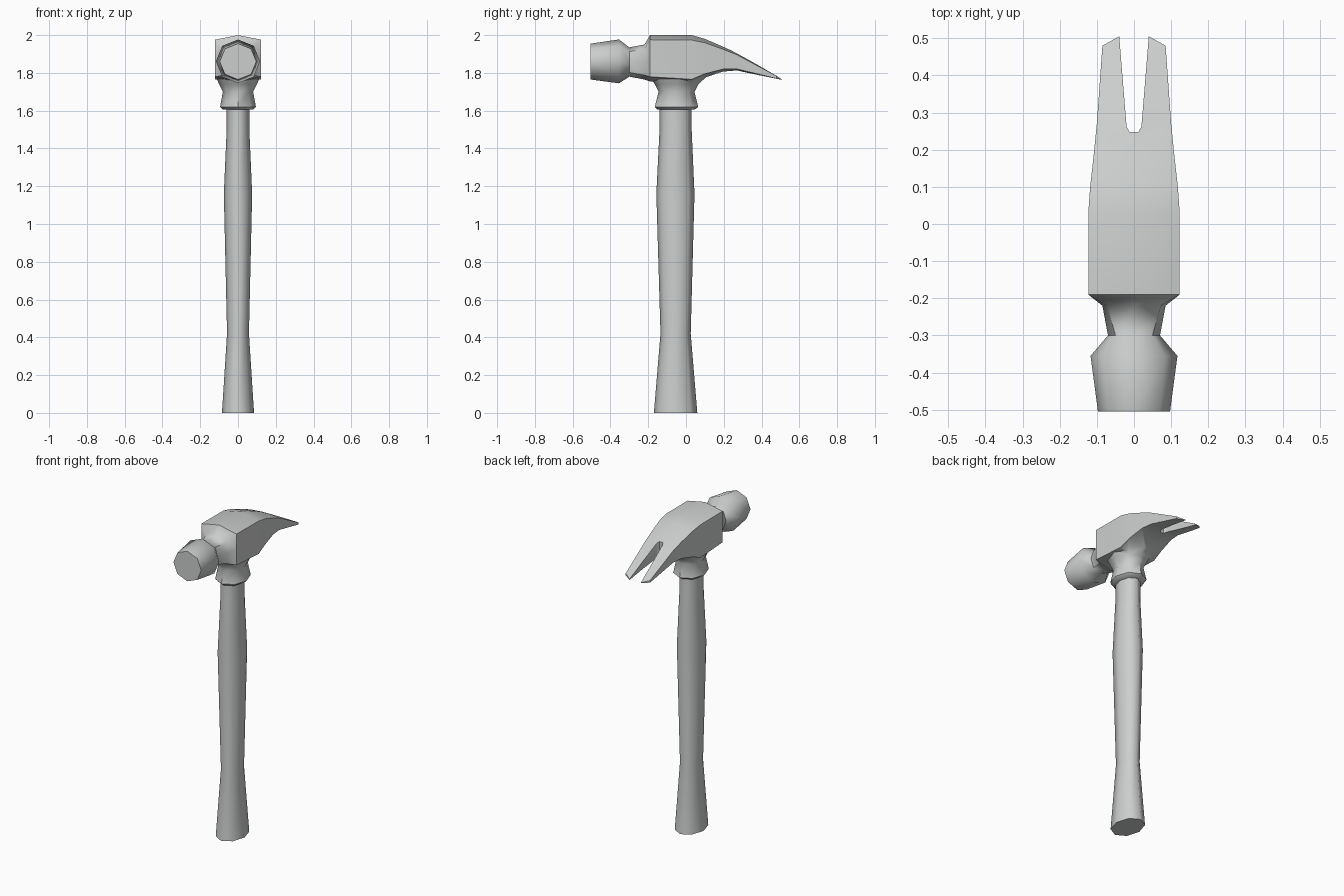
import bpy, bmesh, math

cube = bpy.data.objects.get("Cube")
if cube:
    bpy.data.objects.remove(cube, do_unlink=True)

steel = bpy.data.materials.new("pale_grey")
steel.use_nodes = True
GREY = (0.6, 0.62, 0.61, 1)
steel.diffuse_color = GREY
steel.node_tree.nodes["Principled BSDF"].inputs["Base Color"].default_value = GREY


def loft(name, rings):
    """Skin a list of equal-length point rings and cap both ends."""
    bm = bmesh.new()
    rows = [[bm.verts.new(p) for p in ring] for ring in rings]
    for a, b in zip(rows, rows[1:]):
        for i in range(len(a)):
            j = (i + 1) % len(a)
            bm.faces.new((a[i], a[j], b[j], b[i]))
    bm.faces.new(rows[0])
    bm.faces.new(rows[-1])
    bmesh.ops.recalc_face_normals(bm, faces=bm.faces)
    mesh = bpy.data.meshes.new(name)
    bm.to_mesh(mesh)
    bm.free()
    mesh.materials.append(steel)
    obj = bpy.data.objects.new(name, mesh)
    bpy.context.collection.objects.link(obj)
    return obj


def upright_ring(z, hx, y0, y1):
    """Level octagon with corners on the axes."""
    cy, hy = (y0 + y1) / 2, (y1 - y0) / 2
    angles = [i * math.pi / 4 for i in range(8)]
    return [(hx * math.cos(a), cy + hy * math.sin(a), z) for a in angles]


def head_ring(y, w, top, bottom, kx, kz):
    """Vertical eight-sided section; kx and kz set how boxy the shoulders are."""
    c, h = (top + bottom) / 2, (top - bottom) / 2
    unit = [(0, 1), (kx, kz), (1, 0), (kx, -kz), (0, -1), (-kx, -kz), (-1, 0), (-kx, kz)]
    return [(w * u, y, c + h * v) for u, v in unit]


def boolean(target, other, operation):
    mod = target.modifiers.new(operation.title(), 'BOOLEAN')
    mod.object, mod.operation, mod.solver = other, operation, 'EXACT'
    bpy.context.view_layer.objects.active = target
    bpy.ops.object.modifier_apply(modifier=mod.name)
    bpy.data.objects.remove(other, do_unlink=True)


def smooth(obj, degrees):
    bpy.ops.object.select_all(action='DESELECT')
    obj.select_set(True)
    bpy.context.view_layer.objects.active = obj
    bpy.ops.object.shade_smooth_by_angle(angle=math.radians(degrees))


# Handle: octagonal grip with a flared butt and a gentle swell
handle = loft("handle", [upright_ring(*r) for r in (
    (0, .085, -.17, .06),
    (.42, .058, -.135, .025),
    (1.16, .075, -.157, .045),
    (1.5, .06, -.14, .03),
    (1.64, .06, -.14, .03))])

# Head: striking face, waist, boxy cheek and tapering claw
ROUND, BOXY = (.71, .71), (1, .8)
head = loft("hammer_head", [head_ring(*r, *k) for *r, k in (
    (-.505, .097, 1.955, 1.765, ROUND),
    (-.355, .117, 1.977, 1.745, ROUND),
    (-.30, .07, 1.935, 1.78, ROUND),
    (-.22, .085, 1.95, 1.765, (.85, .75)),
    (-.19, .123, 2.0, 1.755, BOXY),
    (.03, .123, 2.0, 1.74, BOXY),
    (.1, .118, 1.98, 1.775, BOXY),
    (.2, .107, 1.937, 1.808, BOXY),
    (.27, .1, 1.905, 1.811, BOXY),
    (.48, .085, 1.785, 1.768, BOXY),
    (.505, .04, 1.768, 1.763, BOXY))])

# Socket: collar around the handle that flares up into the cheek
socket = loft("socket", [upright_ring(*r) for r in (
    (1.605, .08, -.15, .045),
    (1.62, .095, -.165, .065),
    (1.7, .08, -.145, .045),
    (1.74, .1, -.165, .065),
    (1.78, .118, -.192, .11),
    (1.82, .118, -.185, .2),
    (1.85, .1, -.17, .18))])
boolean(head, socket, 'UNION')

# Tapered slot that splits the claw in two
slot_outline = [(-.012, .248), (.012, .248), (.02, .262), (.041, .52), (-.041, .52), (-.02, .262)]
slot = loft("claw_slot", [[(x, y, z) for x, y in slot_outline] for z in (1.6, 2.1)])
slot.hide_render = True
boolean(head, slot, 'DIFFERENCE')

smooth(handle, 62)
smooth(head, 50)
